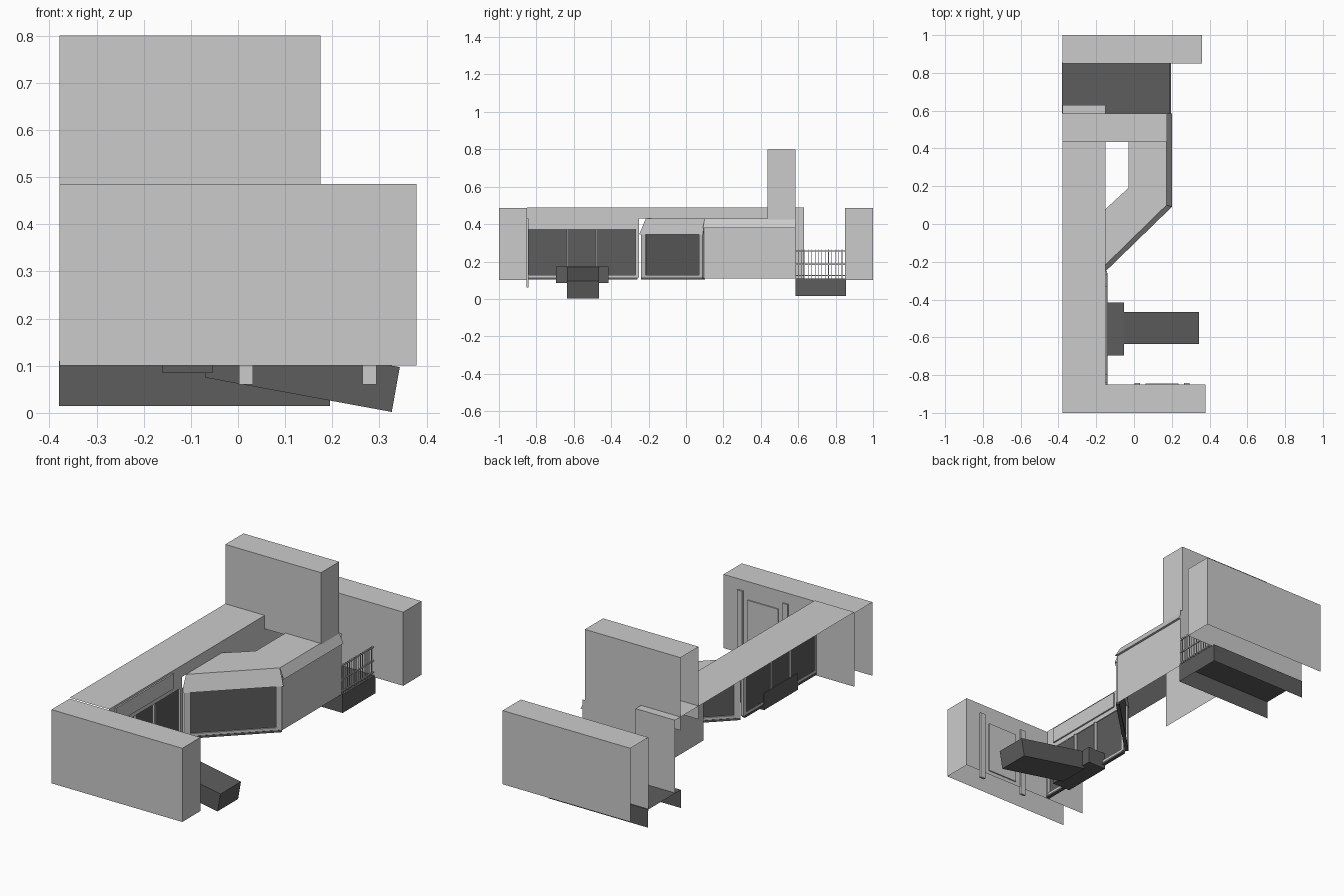
import bpy, bmesh
from math import hypot
from mathutils import Vector

if "Cube" in bpy.data.objects:
    bpy.data.objects.remove(bpy.data.objects["Cube"])


def material(name, v):
    m = bpy.data.materials.new(name)
    m.diffuse_color = (v, v, v, 1)
    m.use_nodes = True
    m.node_tree.nodes["Principled BSDF"].inputs["Base Color"].default_value = m.diffuse_color
    return m


DARK = material("dark", 0.11)
LIGHT = material("light", 1.0)


def sheet(name, polys, mat=None):
    bm = bmesh.new()
    for p in polys:
        bm.faces.new([bm.verts.new(v) for v in p])
    bmesh.ops.remove_doubles(bm, verts=bm.verts, dist=1e-5)
    me = bpy.data.meshes.new(name)
    bm.to_mesh(me)
    bm.free()
    ob = bpy.data.objects.new(name, me)
    bpy.context.collection.objects.link(ob)
    if mat:
        me.materials.append(mat)
    return ob


def wall(p, q, z0, z1):
    """Upright quad from plan point p to q."""
    return [(*p, z0), (*q, z0), (*q, z1), (*p, z1)]


def shell(name, x0, x1, y0, y1, z0, z1, mat=None):
    """Building slice: open underneath and on the cut left side."""
    a, b, c, d = (x0, y0), (x1, y0), (x1, y1), (x0, y1)
    top = [(*k, z1) for k in (a, b, c, d)]
    return sheet(name, [wall(a, b, z0, z1), wall(b, c, z0, z1), wall(c, d, z0, z1), top], mat)


def beam(name, p, q, z0, z1, t, mat=None):
    """Closed box along plan line p-q, t thick."""
    dx, dy = q[0] - p[0], q[1] - p[1]
    n = t / 2 / hypot(dx, dy)
    ox, oy = dy * n, -dx * n
    c = [(p[0] + ox, p[1] + oy), (q[0] + ox, q[1] + oy), (q[0] - ox, q[1] - oy), (p[0] - ox, p[1] - oy)]
    polys = [wall(c[i], c[(i + 1) % 4], z0, z1) for i in range(4)]
    polys += [[(*k, z1) for k in c], [(*k, z0) for k in reversed(c)]]
    ob = sheet(name, polys, mat)
    bm = bmesh.new()
    bm.from_mesh(ob.data)
    bmesh.ops.recalc_face_normals(bm, faces=bm.faces)
    bm.to_mesh(ob.data)
    bm.free()
    return ob


L, W = -0.378, -0.15      # cut edge and main facade x

# end wings
shell("front_wing", L, 0.378, -1.0, -0.85, 0.10, 0.485)
shell("back_wing", L, 0.36, 0.85, 1.0, 0.10, 0.485)

# long facade: roof, strip over the windows, solid wall beside the bay, end wall
sheet("long_wing", [
    [(L, -0.85, 0.49), (W, -0.85, 0.49), (W, 0.63, 0.49), (L, 0.63, 0.49)],
    wall((W, -0.85), (W, -0.25), 0.375, 0.49),
    wall((W, -0.25), (W, 0.07), 0.43, 0.49),
    wall((W, 0.07), (W, 0.63), 0.11, 0.49),
    wall((W, 0.63), (L, 0.63), 0.11, 0.49)])
beam("sign_board", (W + 0.003, -0.80), (W + 0.003, -0.33), 0.40, 0.48, 0.01, LIGHT)

# shop windows
sheet("shop_glass", [wall((W - 0.006, -0.85), (W - 0.006, -0.26), 0.115, 0.378)], DARK)
for i, y in enumerate((-0.845, -0.635, -0.48, -0.26)):
    w = 0.010 if i == 3 else 0.005
    beam(f"shop_mullion_{i}", (W, y - w), (W, y + w), 0.115, 0.375, 0.016)
beam("shop_rail", (W, -0.85), (W, -0.25), 0.115, 0.128, 0.014)
beam("shop_sill", (W, -0.85), (W, -0.26), 0.104, 0.115, 0.018, DARK)

# tall block
shell("tall_block", L, 0.175, 0.435, 0.585, 0.42, 0.80)

# bay: roof, walls and sloping fascia
sheet("bay_roof", [[(W, -0.215, 0.43), (0.172, 0.10, 0.43), (0.172, 0.435, 0.43),
                    (-0.03, 0.435, 0.43), (-0.03, 0.19, 0.43), (W, 0.08, 0.43)]])
sheet("bay_walls", [wall((0.188, 0.095), (0.188, 0.585), 0.11, 0.39),
                    wall((0.188, 0.585), (W, 0.585), 0.11, 0.43)])
A, B, C = (W, -0.25), (0.2, 0.09), (0.2, 0.585)
a, b, c = (W, -0.215), (0.172, 0.10), (0.172, 0.585)
sheet("bay_fascia", [
    [(*A, 0.345), (*B, 0.345), (*b, 0.43), (*a, 0.43)],
    [(*B, 0.38), (*C, 0.38), (*c, 0.43), (*b, 0.43)],
    [(*B, 0.345), (*b, 0.43), (*b, 0.345)],
    [(*C, 0.38), (*c, 0.43), (*c, 0.38)],
    [(*A, 0.345), (*a, 0.345), (*b, 0.345), (*B, 0.345)],
    [(*B, 0.38), (*b, 0.38), (*c, 0.38), (*C, 0.38)]])

# bay window on the diagonal
P, Q = Vector((W, -0.235)), Vector((0.187, 0.095))
sheet("bay_glass", [wall(P, Q, 0.115, 0.35)], DARK)
for i, (s, e) in enumerate(((0.0, 0.07), (0.94, 1.0))):
    beam(f"bay_post_{i}", P.lerp(Q, s), P.lerp(Q, e), 0.115, 0.35, 0.016)
beam("bay_rail", P, Q, 0.115, 0.128, 0.014)
beam("bay_sill", P, Q, 0.104, 0.115, 0.018, DARK)

# balcony and railing
shell("balcony", -0.38, 0.195, 0.585, 0.855, 0.015, 0.11, DARK)
for i, z in enumerate((0.125, 0.185, 0.257)):
    beam(f"railing_rail_{i}", (0.187, 0.585), (0.187, 0.85), z - 0.003, z + 0.003, 0.006)
for i in range(14):
    y = 0.60 + i * 0.018
    beam(f"railing_bar_{i}", (0.187, y - 0.0015), (0.187, y + 0.0015), 0.11, 0.265, 0.003)

# entrance landing and tilted ramp
beam("landing", (-0.107, -0.695), (-0.107, -0.415), 0.085, 0.172, 0.106, DARK)
prof = [(-0.07, 0.075), (0.326, 0.002), (0.343, 0.097), (-0.053, 0.170)]
y0, y1 = -0.635, -0.465
polys = [[(x, y0, z) for x, z in prof], [(x, y1, z) for x, z in reversed(prof)]]
for i in range(4):
    (x, z), (u, v) = prof[i], prof[(i + 1) % 4]
    polys.append([(x, y0, z), (x, y1, z), (u, y1, v), (u, y0, v)])
sheet("ramp", polys, DARK)

# notice panel and posts on the inner face of the front wing
for i, x in enumerate((0.017, 0.279)):
    beam(f"panel_post_{i}", (x - 0.015, -0.847), (x + 0.015, -0.847), 0.06, 0.43, 0.012)
beam("notice_panel", (0.06, -0.848), (0.235, -0.848), 0.12, 0.39, 0.008, LIGHT)
